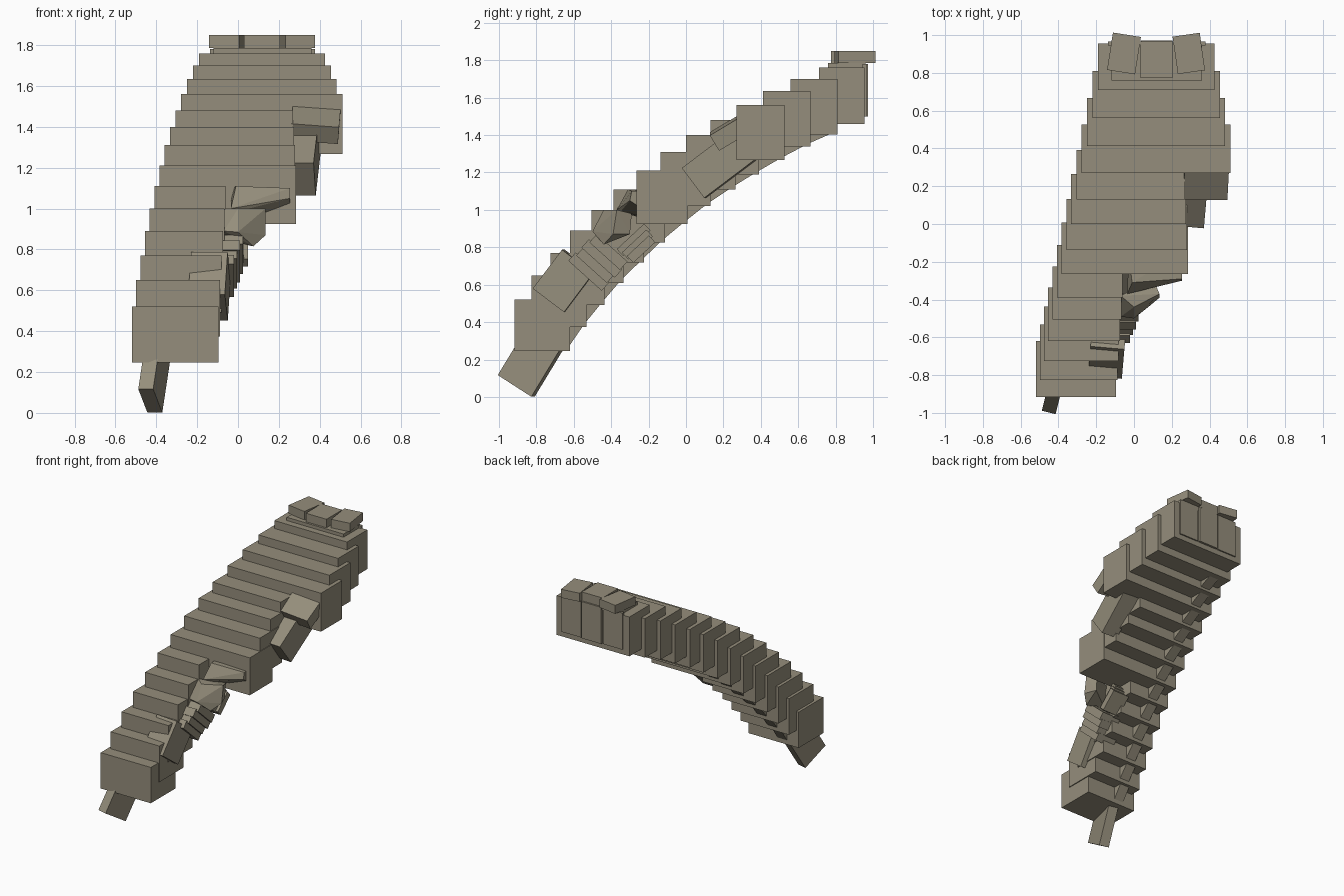
import bpy
import bmesh
from math import radians, atan2, hypot
from mathutils import Matrix, Vector

default_cube = bpy.data.objects.get("Cube")
if default_cube:
    bpy.data.objects.remove(default_cube, do_unlink=True)

# Single stone colour
stone = bpy.data.materials.new("weathered_stone")
stone_colour = (0.3, 0.27, 0.2, 1)
stone.diffuse_color = stone_colour
stone.use_nodes = True
shader = next(n for n in stone.node_tree.nodes if n.type == "BSDF_PRINCIPLED")
shader.inputs["Base Color"].default_value = stone_colour
shader.inputs["Roughness"].default_value = 0.9


def finish(name, mesh_data):
    bmesh.ops.recalc_face_normals(mesh_data, faces=mesh_data.faces)
    mesh = bpy.data.meshes.new(name)
    mesh_data.to_mesh(mesh)
    mesh_data.free()
    mesh.materials.append(stone)
    part = bpy.data.objects.new(name, mesh)
    bpy.context.collection.objects.link(part)
    return part


def block(name, centre, size, pitch=0, yaw=0, roll=0):
    """Box whose length runs along y; pitch lifts its back end."""
    bm = bmesh.new()
    bmesh.ops.create_cube(bm, size=1)
    turn = (Matrix.Rotation(radians(yaw), 4, "Z")
            @ Matrix.Rotation(radians(pitch), 4, "X")
            @ Matrix.Rotation(radians(roll), 4, "Y"))
    bm.transform(Matrix.Translation(centre) @ turn @ Matrix.Diagonal((*size, 1)))
    return finish(name, bm)


def rubble(name, points):
    """Faceted broken stone from its outer corners."""
    bm = bmesh.new()
    for point in points:
        bm.verts.new(point)
    result = bmesh.ops.convex_hull(bm, input=bm.verts)
    loose = [v for v in result["geom_interior"] if isinstance(v, bmesh.types.BMVert)]
    bmesh.ops.delete(bm, geom=loose, context="VERTS")
    return finish(name, bm)


# Flight of steps, from the top down
tops = [1.76, 1.7, 1.635, 1.56, 1.48, 1.4, 1.31, 1.21, 1.11, 1, .89, .77, .65, .52]
fronts = [.71, .56, .413, .27, .13, 0, -.137, -.265, -.388, -.505, -.62, -.725, -.825, -.917]
under = []
for i, (top, front) in enumerate(zip(tops, fronts)):
    left = -.19 - .0305 * i + .0004 * i * i
    if i < 4:
        right = .425 + .029 * i        # full width
    elif i < 8:
        right = .27 + .005 * (i - 4)   # first break
    else:
        right = -.06 - .007 * (i - 8)  # second break
    depth = .245 + .004 * i
    height = .3 - .002 * i
    block(f"step_{i + 1}",
          ((left + right) / 2, front + depth / 2, top - height / 2),
          (right - left, depth, height))
    under.append(Vector((left + .13, front + depth - .012, top - height + .015)))

# Sloping rail under the flight, ending in the exposed foot
for i, (a, b) in enumerate(zip(under[1:], under[2:])):
    run = a - b
    pitch = atan2(run.z, run.y)
    middle = (a + b) / 2 + Matrix.Rotation(pitch, 3, "X") @ Vector((0, 0, .1))
    block(f"under_rail_{i + 1}", middle, (.08, hypot(run.y, run.z) + .02, .2),
          pitch * 57.3)
block("rail_foot", (-.405, -.81, .22), (.075, .38, .218), 58, -14)

# Cap stones and their bed
block("cap_left", (-.053, .903, 1.818), (.15, .2, .065), yaw=-9)
block("cap_middle", (.118, .87, 1.818), (.175, .19, .065))
block("cap_right", (.29, .903, 1.818), (.145, .2, .065), yaw=8)
block("cap_bed", (.12, .86, 1.77), (.48, .2, .03))

# Facing plates at the head of the flight
for side, x, y in (("left", -.055, .955), ("middle", .12, .962), ("right", .295, .955)):
    block(f"back_plate_{side}", (x, y, 1.64), (.165, .02, .28))

# Remains of the right edge beside the first break
block("broken_tread", (.38, .26, 1.43), (.235, .25, .096), 31, -3, 5)
block("broken_stringer_upper", (.325, .21, 1.27), (.13, .42, .2), 37, -5)

# Loose stones at the second break
rubble("loose_stone_upper", [
    (-.035, -.37, 1), (.01, -.35, .99), (.255, -.3, 1.05), (.255, -.29, 1.1),
    (-.01, -.31, 1.11), (-.03, -.15, 1.1), (.25, -.15, 1.1), (.25, -.15, .95),
    (0, -.15, .93)])
rubble("loose_stone_lower", [
    (-.07, -.49, .89), (0, -.5, .885), (0, -.44, 1), (.135, -.37, 1),
    (.135, -.39, .87), (.075, -.44, .815), (-.07, -.42, .85), (-.07, -.38, 1),
    (.1, -.3, .87), (.1, -.29, .98)])

# Splintered stringer under the lower steps
block("broken_stringer_lower", (-.14, -.65, .62), (.18, .26, .21), 53, -5)
for i in range(4):
    block(f"stringer_splinter_{i + 1}", (-.1 + .015 * i, -.52 + .035 * i, .67 + .035 * i),
          (.16, .06, .24 - .02 * (i % 2)), 48)
for i in range(3):
    block(f"stringer_flake_{i + 1}", (-.06 + .02 * i, -.28 + .02 * i, .84 - .025 * i),
          (.14, .2 - .02 * i, .05), 43)
